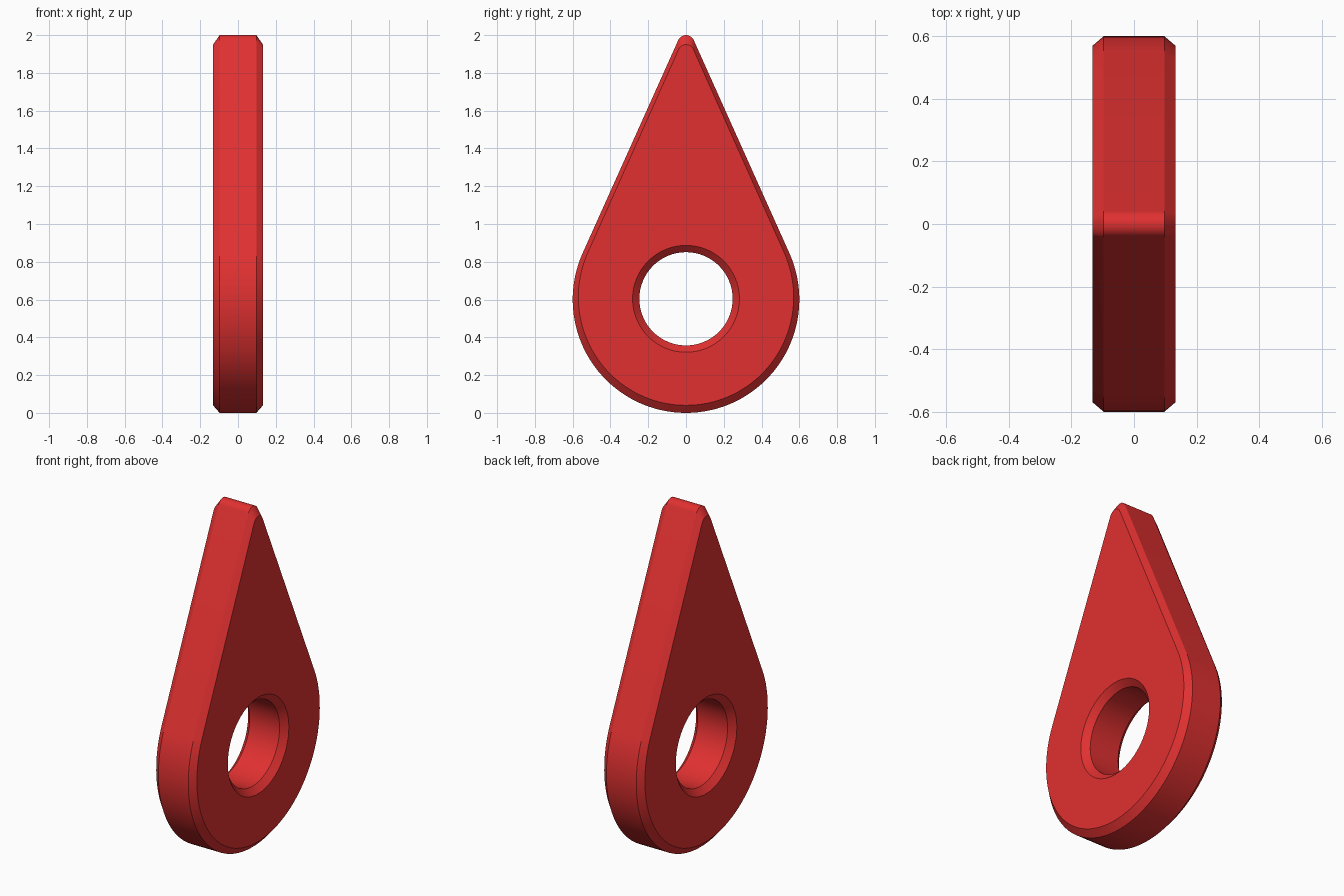
import bpy, bmesh, math

if "Cube" in bpy.data.objects:
    bpy.data.objects.remove(bpy.data.objects["Cube"])

HALF, CH = 0.132, 0.035          # half thickness, chamfer depth
R, ZC = 0.6, 0.6                 # round body
RT = 0.045                       # rounded tip
ZT = 2.0 - RT
HOLE = 0.247


def arc(cz, r, a0, a1, n):
    return [(r * math.cos(a0 + (a1 - a0) * i / n), cz + r * math.sin(a0 + (a1 - a0) * i / n))
            for i in range(n + 1)]


# Teardrop outline: big arc and tip arc joined by tangent lines
t = math.asin((R - RT) / (ZT - ZC))
outer = arc(ZT, RT, t, math.pi - t, 16) + arc(ZC, R, math.pi - t, 2 * math.pi + t, 72)
inner = [(y * 0.95, 0.89 + (z - 0.89) * 0.955) for y, z in outer]
hole = arc(0.604, HOLE, 0, 2 * math.pi, 64)[:-1]
hole_wide = arc(0.604, HOLE + 0.036, 0, 2 * math.pi, 64)[:-1]

bm = bmesh.new()


def ring(points, x):
    return [bm.verts.new((x, y, z)) for y, z in points]


def skin(a, b):
    n = len(a)
    for i in range(n):
        j = (i + 1) % n
        bm.faces.new((a[i], a[j], b[j], b[i]))


def band(narrow, rim):
    # chamfer, straight wall, chamfer
    loops = [ring(narrow, -HALF), ring(rim, CH - HALF), ring(rim, HALF - CH), ring(narrow, HALF)]
    for a, b in zip(loops, loops[1:]):
        skin(a, b)
    return loops[0], loops[-1]


rim_ends = band(inner, outer)
hole_ends = band(hole_wide, hole)

# Flat side faces with the hole left open
for o, h in zip(rim_ends, hole_ends):
    edges = [bm.edges.get((l[i], l[i - 1])) for l in (o, h) for i in range(len(l))]
    bmesh.ops.triangle_fill(bm, edges=edges, use_beauty=True)
bmesh.ops.recalc_face_normals(bm, faces=bm.faces)

mesh = bpy.data.meshes.new("teardrop_plate")
bm.to_mesh(mesh)
bm.free()
plate = bpy.data.objects.new("teardrop_plate", mesh)
bpy.context.collection.objects.link(plate)

red = bpy.data.materials.new("red")
red.diffuse_color = (0.75, 0.03, 0.03, 1)
red.use_nodes = True
red.node_tree.nodes["Principled BSDF"].inputs["Base Color"].default_value = red.diffuse_color
mesh.materials.append(red)

bpy.context.view_layer.objects.active = plate
plate.select_set(True)
bpy.ops.object.shade_smooth_by_angle(angle=math.radians(30))
